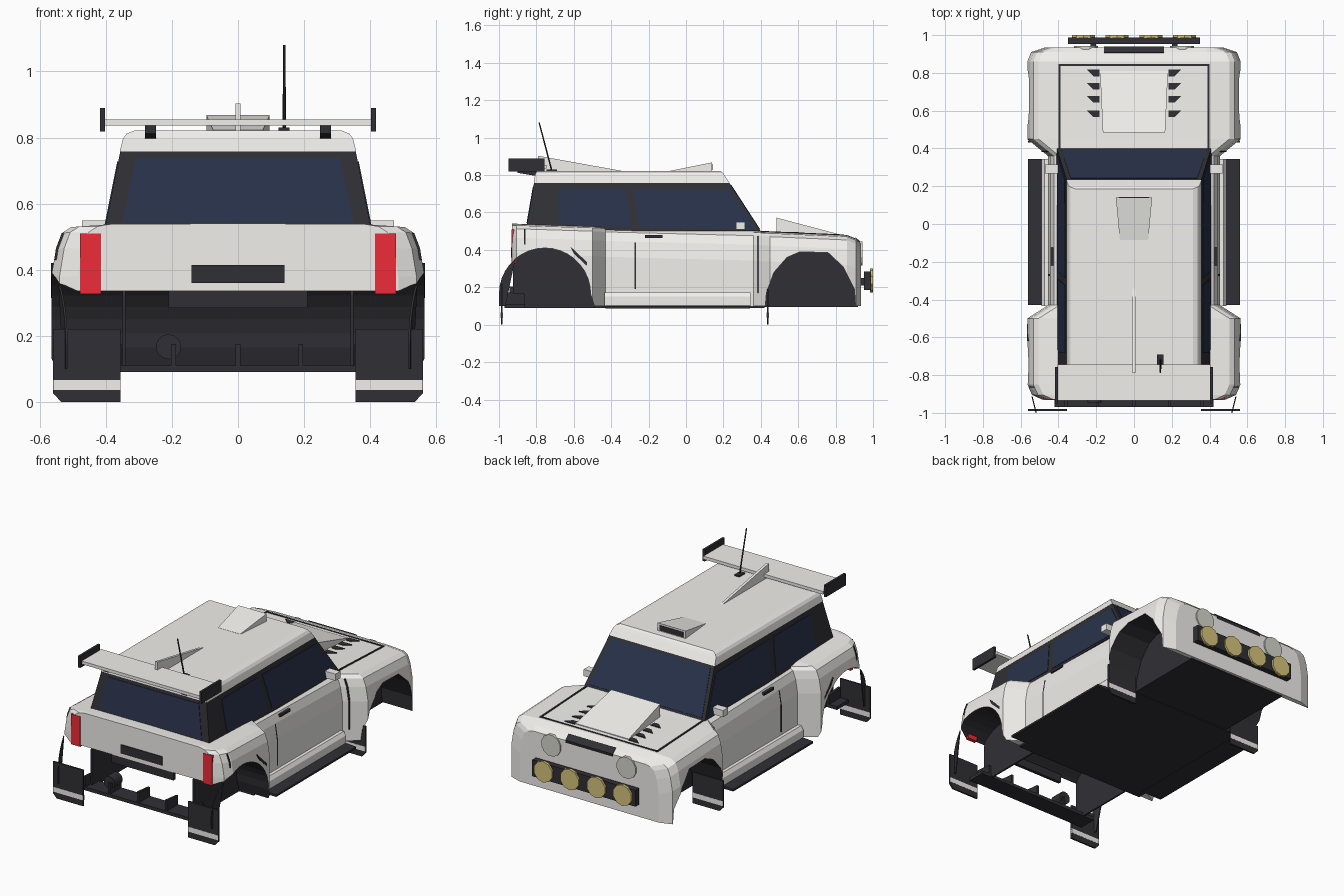
import bpy, bmesh
from math import sin, cos, pi
from mathutils import Vector

if "Cube" in bpy.data.objects:
    bpy.data.objects.remove(bpy.data.objects["Cube"])


def mat(name, r, g, b):
    m = bpy.data.materials.new(name)
    m.diffuse_color = (r, g, b, 1)
    m.use_nodes = True
    m.node_tree.nodes["Principled BSDF"].inputs["Base Color"].default_value = m.diffuse_color
    return m


WHITE = mat("paint", .88, .87, .84)
DARK = mat("trim", .03, .03, .036)
GLASS = mat("glass", .022, .032, .07)
RED = mat("red_lens", .85, .025, .04)
YELLOW = mat("yellow_lens", .68, .56, .2)
LAMP = mat("clear_lens", .68, .68, .62)


def loft(name, rings, m, mirror=False):
    """Skin a list of equal-length closed rings and cap both ends."""
    bm = bmesh.new()
    vs = [[bm.verts.new(p) for p in r] for r in rings]
    n = len(rings[0])
    for a, b in zip(vs, vs[1:]):
        for i in range(n):
            j = (i + 1) % n
            bm.faces.new((a[i], a[j], b[j], b[i]))
    bm.faces.new(vs[0])
    bm.faces.new(vs[-1])
    bmesh.ops.recalc_face_normals(bm, faces=bm.faces)
    me = bpy.data.meshes.new(name)
    bm.to_mesh(me)
    bm.free()
    me.materials.append(m)
    o = bpy.data.objects.new(name, me)
    bpy.context.collection.objects.link(o)
    if mirror:
        o.modifiers.new("mirror", 'MIRROR')
    return o


def prism(name, pts, axis, a, b, m, mirror=False):
    """Extrude a 2D outline along an axis from a to b."""
    put = {'x': lambda p, t: (t, p[0], p[1]),
           'y': lambda p, t: (p[0], t, p[1]),
           'z': lambda p, t: (p[0], p[1], t)}[axis]
    return loft(name, [[put(p, t) for p in pts] for t in (a, b)], m, mirror)


def box(name, x, y, z, m, mirror=False):
    return prism(name, [(x[0], y[0]), (x[1], y[0]), (x[1], y[1]), (x[0], y[1])], 'z', *z, m, mirror)


def disc(name, x, z, r, y0, y1, m, n=10, mirror=False):
    pts = [(x + r * cos(2 * pi * (i + .5) / n), z + r * sin(2 * pi * (i + .5) / n)) for i in range(n)]
    return prism(name, pts, 'y', y0, y1, m, mirror)


def cut(target, cutter):
    mod = target.modifiers.new("cut", 'BOOLEAN')
    mod.operation, mod.object, mod.solver = 'DIFFERENCE', cutter, 'EXACT'
    mod.material_mode = 'TRANSFER'
    bpy.context.view_layer.objects.active = target
    bpy.ops.object.modifier_apply(modifier=mod.name)
    bpy.data.objects.remove(cutter)


# Lower body: cross-sections from tail to nose (y, half width, top height)
def section(y, w, zt):
    half = [(w, .1), (w, zt - .16), (w - .014, zt - .075), (w - .032, zt - .027),
            (w - .06, zt - .009), (.385, zt - .002)]
    return [(x, y, z) for x, z in half] + [(0, y, zt)] + [(-x, y, z) for x, z in reversed(half)]


body = loft("body_shell", [section(*s) for s in (
    (-.93, .485, .54), (-.905, .54, .54), (-.85, .565, .538), (-.50, .565, .527),
    (-.43, .455, .523), (.36, .455, .503), (.45, .565, .4975), (.86, .565, .48),
    (.91, .545, .46), (.935, .47, .435))], WHITE)

# Wheel openings: the rear one runs through the full width
arch = [(-.755 + .245 * cos(pi * i / 18), .165 + .245 * sin(pi * i / 18)) for i in range(19)]
arch = [(-.487, .09)] + arch + [(-1.0, .09)]
cut(body, prism("rear_cutter", arch, 'x', -.7, .7, DARK))
front = [(.42, .05), (.43, .17), (.47, .28), (.54, .36), (.61, .39), (.76, .385), (.84, .31), (.90, .19), (.91, .05)]
for s in (-1, 1):
    cut(body, prism("front_cutter", front, 'x', s * .34, s * .7, DARK))
prism("rear_wheel_liner", [(max(y, -.925), z) for y, z in arch], 'x', .34, .35, DARK, True)
# Rear strip of the arch that carries the mud flap
edge = [p for p in arch if p[1] > .1 and p[0] < -.88]
loft("flap_bracket", [[(x - (-.88 - y) * .25, y, z) for y, z in edge + [(-.999, .10), (-.965, .10), (-.93, .27)]]
                      for x in (.545, .551)], DARK, True)
box("floor", (-.45, .45), (-.49, .42), (.09, .102), DARK)
box("nose_underside", (-.34, .34), (.42, .92), (.095, .102), DARK)

# Cabin, dark pillars below a white roof
def rect(x, y0, y1, z):
    return [(-x, y0, z), (x, y0, z), (x, y1, z), (-x, y1, z)]


loft("cabin_pillars", [rect(.408, -.857, .40, .50), rect(.356, -.812, .231, .76)], DARK)
loft("roof", [rect(.358, -.814, .233, .758), rect(.348, -.808, .207, .797),
              rect(.337, -.803, .196, .812), rect(.312, -.797, .186, .822)], WHITE)


# Windows, thin panes lying on the slanted cabin faces
def pane(name, pts, off, mirror=False):
    off = Vector(off)
    loft(name, [[Vector(p) - off for p in pts], [Vector(p) + off for p in pts]], GLASS, mirror)


def side(y, z):
    return (.40 - (z - .54) * .2, y, z)


pane("rear_side_window", [side(*p) for p in ((-.68, .537), (-.29, .525), (-.325, .728), (-.68, .728))], (.003, 0, 0), True)
pane("front_side_window", [side(*p) for p in ((-.25, .523), (.375, .508), (.235, .72), (-.285, .728))], (.003, 0, 0), True)
ws = lambda x, z: (x, .40 - (z - .5) * .65, z)
pane("windscreen", [ws(-.385, .51), ws(.385, .51), ws(.335, .745), ws(-.335, .745)], (0, .002, .002))
rw = lambda x, z: (x, -.857 + (z - .5) * .173, z)
pane("rear_window", [rw(-.35, .543), rw(.35, .543), rw(.308, .738), rw(-.308, .738)], (0, .003, 0))

# Roof wing, fin, scoop and aerial
box("wing", (-.405, .405), (-.935, -.745), (.836, .855), WHITE)
box("wing_end_plate", (.403, .417), (-.95, -.757), (.818, .89), DARK, True)
prism("wing_support", [(-.90, .84), (-.90, .812), (-.81, .797), (-.78, .84)], 'x', .248, .282, DARK, True)
prism("roof_fin", [(-.79, .81), (-.79, .903), (-.33, .82)], 'x', -.008, .008, WHITE)
loft("roof_scoop", [[(-.096, .14, .815), (.096, .14, .815), (.096, .14, .868), (-.096, .14, .868)],
                    [(-.075, -.085, .815), (.075, -.085, .815), (.075, -.085, .823), (-.075, -.085, .823)]], WHITE)
box("roof_scoop_mouth", (-.08, .08), (.12, .142), (.826, .858), DARK)
box("aerial_base", (.122, .156), (-.745, -.69), (.815, .830), DARK)
loft("aerial", [[(.14 + r * cos(a * pi / 3), y + r * sin(a * pi / 3), z) for a in range(6)]
                for y, z, r in ((-.718, .825, .005), (-.785, 1.08, .004))], DARK)


# Bonnet: seam, scoop and louvres
def hz(y):
    return .4975 - (y - .45) * .0427


def strip(y0, y1):
    return [(y0, hz(y0) - .02), (y1, hz(y1) - .02), (y1, hz(y1) + .002), (y0, hz(y0) + .002)]


prism("bonnet_side_seam", strip(.40, .845), 'x', .389, .399, DARK, True)
prism("bonnet_front_seam", strip(.836, .846), 'x', -.399, .399, DARK)
loft("bonnet_scoop", [[(-.165, .485, .48), (.165, .485, .48), (.165, .485, .572), (-.165, .485, .572)],
                      [(-.18, .81, .47), (.18, .81, .47), (.18, .81, .486), (-.18, .81, .486)]], WHITE)
for y in (.80, .73, .66, .585):
    prism("bonnet_louvre", [(.182, y + .017), (.25, y + .017), (.215, y - .018), (.182, y - .018)],
          'z', .47, hz(y) + .003, DARK, True)

# Nose: grille slot, headlights and spotlight bar
prism("grille_slot", [(.908, .466), (.939, .438), (.935, .42), (.90, .45)], 'x', -.16, .16, DARK)
disc("headlight", .255, .38, .066, .92, .943, LAMP, 12, True)
box("spotlight_bar", (-.35, .35), (.952, .988), (.185, .285), DARK)
box("spotlight_bracket", (.20, .23), (.925, .96), (.21, .25), DARK, True)
for x in (.09, .268):
    disc("spotlight", x, .237, .064, .984, 1.0, YELLOW, 10, True)

# Sides: sill, step, mirrors, door seams, handles
prism("sill", [(.42, .10), (.49, .10), (.49, .15), (.475, .172), (.42, .172)], 'y', -.435, .345, WHITE, True)
prism("side_step", [(.42, .088), (.56, .088), (.56, .10), (.505, .104), (.42, .104)], 'y', -.43, .343, DARK, True)
box("mirror", (.40, .472), (.268, .315), (.508, .549), WHITE, True)
prism("door_seam", [(.445, .19), (.4565, .19), (.4565, .352), (.4425, .438), (.424, .488), (.40, .48)],
      'y', -.275, -.266, DARK, True)
prism("front_door_seam", [(.47, .17), (.4885, .17), (.4885, .342), (.475, .426), (.457, .474), (.43, .46)],
      'y', .381, .388, DARK, True)
box("door_handle", (.42, .443), (-.22, -.125), (.464, .479), DARK, True)
prism("rear_panel_seam", [(.53, .43), (.556, .43), (.551, .465), (.533, .512), (.50, .50)], 'y', -.866, -.859, DARK, True)
prism("fender_vent", [(-.62, .42), (-.53, .335), (-.53, .315), (-.60, .38)], 'x', .55, .566, DARK, True)

# Tail: lights, plate, lower bar, diffuser, exhaust
box("tail_light", (.415, .478), (-.933, -.91), (.326, .51), RED, True)
box("tail_panel", (-.14, .14), (-.935, -.91), (.36, .414), DARK)
box("rear_bar", (-.21, .21), (-.925, -.905), (.284, .335), DARK)
box("diffuser", (-.42, .42), (-.97, -.86), (.09, .11), DARK)
for x in (-.195, 0, .19, -.36, .36):
    prism("diffuser_fin", [(-.968, .10), (-.968, .175), (-.86, .165), (-.86, .10)], 'x', x - .007, x + .007, DARK)
disc("exhaust", -.21, .167, .038, -.945, -.87, DARK, 14)

# Mud flaps with pale stripe
for tag, y, top in (("rear", -.985, .22), ("front", .437, .19)):
    prism(tag + "_mud_flap", [(.355, 0), (.535, 0), (.56, .027), (.56, top), (.355, top)],
          'y', y - .005, y + .005, DARK, True)
    box(tag + "_flap_stripe", (.355, .559), (y - .006, y + .006), (.036, .066), WHITE, True)
